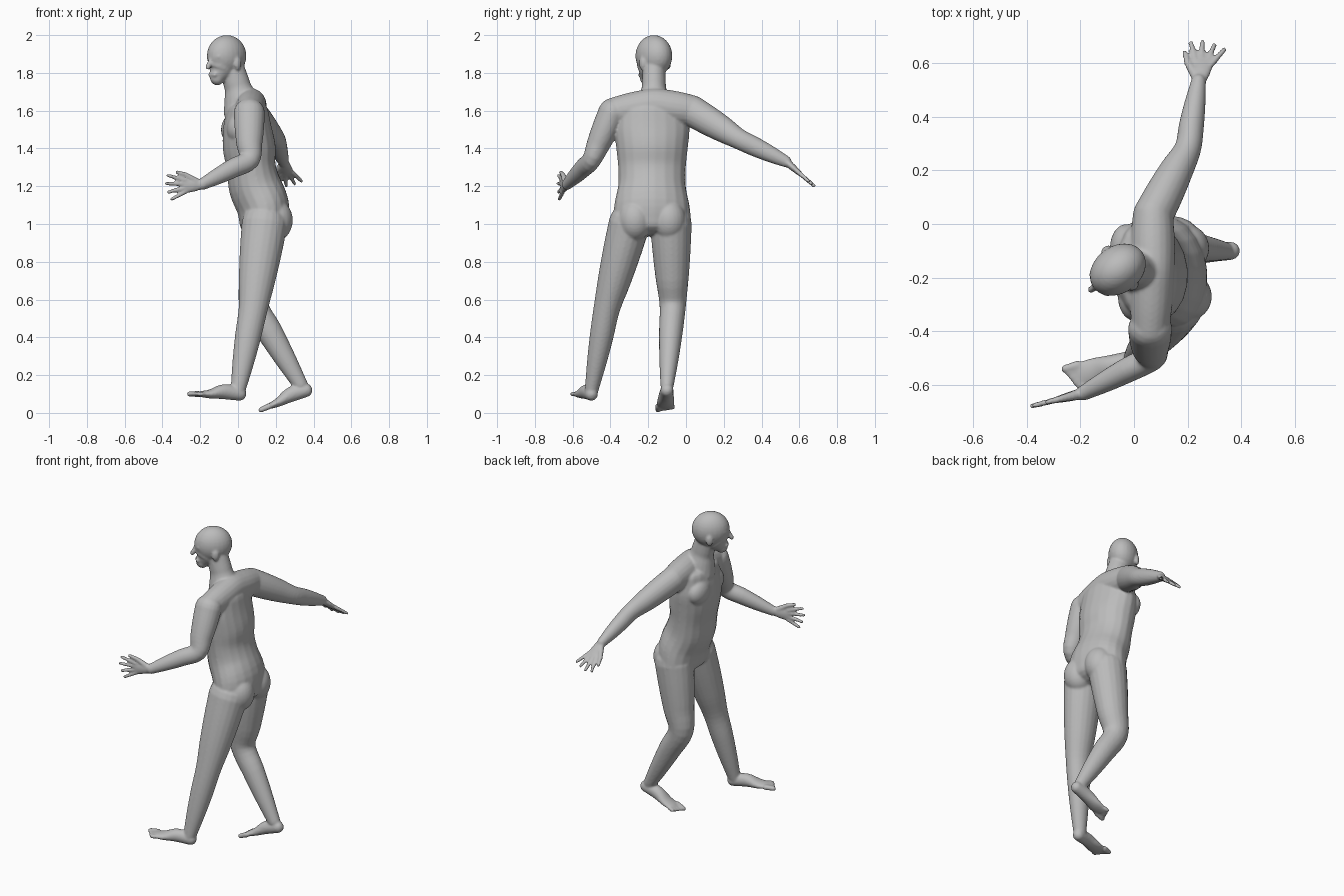
import bpy
import bmesh
from math import sin, cos, pi, radians
from mathutils import Vector, Matrix

cube = bpy.data.objects.get("Cube")
if cube:
    bpy.data.objects.remove(cube, do_unlink=True)

bm = bmesh.new()
X, Y, Z = Vector((1, 0, 0)), Vector((0, 1, 0)), Vector((0, 0, 1))
SEGMENTS, STEPS = 20, 4


def smooth_path(stations):
    """Pass a smooth curve through stations of centre, half width, half depth."""
    pts = [Vector((*centre, wide, deep)) for centre, wide, deep in stations]
    pts = [2 * pts[0] - pts[1]] + pts + [2 * pts[-1] - pts[-2]]
    out = []
    for before, start, finish, after in zip(pts, pts[1:], pts[2:], pts[3:]):
        leave, arrive = (finish - before) / 2, (after - start) / 2
        for i in range(STEPS):
            t = i / STEPS
            ease = t * t * (3 - 2 * t)
            out.append(start.lerp(finish, ease) + leave * t * (1 - t) ** 2
                       - arrive * t * t * (1 - t))
    return out + [pts[-2]]


def loft(stations, side, cap=1.0):
    """Sweep an ellipse along the stations and round off both ends."""
    path = smooth_path(stations)
    centres = [Vector(p[:3]) for p in path]
    last = len(path) - 1
    dome = [radians(angle) for angle in range(20, 90, 20)]
    rings = []

    def ring(centre, tangent, wide, deep):
        across = (side - tangent * side.dot(tangent)).normalized()
        over = tangent.cross(across)
        angles = [2 * pi * i / SEGMENTS for i in range(SEGMENTS)]
        rings.append([bm.verts.new(centre + across * wide * cos(a) + over * deep * sin(a))
                      for a in angles])

    def rounded_end(index, tangent, angles):
        wide, deep = path[index][3:]
        for a in angles:
            shift = tangent * min(wide, deep) * cap * sin(a)
            if index == 0:
                shift.negate()
            ring(centres[index] + shift, tangent, wide * cos(a), deep * cos(a))

    for i, point in enumerate(path):
        tangent = (centres[min(i + 1, last)] - centres[max(i - 1, 0)]).normalized()
        if i == 0:
            rounded_end(i, tangent, reversed(dome))
        ring(centres[i], tangent, *point[3:])
        if i == last:
            rounded_end(i, tangent, dome)
    for lower, upper in zip(rings, rings[1:]):
        for i in range(SEGMENTS):
            j = (i + 1) % SEGMENTS
            bm.faces.new((lower[i], lower[j], upper[j], upper[i]))
    bm.faces.new(rings[0][::-1])
    bm.faces.new(rings[-1])


def limb(joints, radii, side, swell=0.005):
    """Run a tapering, slightly swelling form from joint to joint."""
    joints = [Vector(joint) for joint in joints]
    stations = []
    for start, finish, r_start, r_finish in zip(joints, joints[1:], radii, radii[1:]):
        for i in range(3):
            t = i / 3
            r = r_start + (r_finish - r_start) * t + swell * sin(pi * t)
            stations.append((start.lerp(finish, t), r, r * 1.1))
    stations.append((joints[-1], radii[-1], radii[-1] * 1.1))
    loft(stations, side)


def capsule(start, finish, r_start, r_finish):
    axis = finish - start
    side = Y if abs(axis.x) > abs(axis.y) else X
    loft([(start, r_start, r_start), (finish, r_finish, r_finish)], side)


def ellipsoid(centre, radii, forward=X):
    frame = Matrix((forward, Z.cross(forward), Z)).transposed().to_4x4()
    bmesh.ops.create_uvsphere(
        bm, u_segments=24, v_segments=16, radius=1,
        matrix=Matrix.Translation(centre) @ frame @ Matrix.Diagonal((*radii, 1)))


def square_to(side, forward):
    return (side - forward * side.dot(forward)).normalized()


def hand(wrist, forward, thumb_side):
    """Palm, four spread fingers and a bent thumb."""
    wrist, forward = Vector(wrist), Vector(forward).normalized()
    side = square_to(thumb_side, forward)

    def spot(ahead, aside):
        return wrist + forward * ahead + side * aside

    loft([(wrist, 0.026, 0.02), (spot(0.05, 0), 0.036, 0.018),
          (spot(0.095, 0), 0.038, 0.013)], side)
    for i in range(4):
        spread = 1.5 - i
        aim = (forward + side * spread * 0.27).normalized()
        base = spot(0.09, spread * 0.019)
        capsule(base, base + aim * (0.105 - 0.008 * abs(i - 1)), 0.0125, 0.01)
    knuckle = spot(0.085, 0.06)
    capsule(spot(0.03, 0.02), knuckle, 0.018, 0.013)
    capsule(knuckle, spot(0.13, 0.078), 0.013, 0.01)


def foot(heel, ball, inner_side):
    """Heel, instep and ball, then five toes with the big toe on the inner side."""
    heel, ball = Vector(heel), Vector(ball)
    forward = (ball - heel).normalized()
    side = square_to(inner_side, forward)
    loft([(heel, 0.034, 0.036), (heel.lerp(ball, 0.4) + Z * 0.012, 0.039, 0.04),
          (heel.lerp(ball, 0.75), 0.047, 0.024), (ball, 0.046, 0.015)], side)
    for i in range(5):
        base = ball + side * (0.036 - 0.019 * i)
        r = 0.013 if i else 0.017
        capsule(base, base + forward * (0.05 - 0.008 * i), r, r * 0.85)


# Torso, from the hips up in equal steps
middle_x = (0.14, 0.13, 0.09, 0.07, 0.06, 0.05, 0.05)
half_width = (0.21, 0.2, 0.18, 0.18, 0.19, 0.2, 0.19)
half_depth = (0.13, 0.14, 0.14, 0.13, 0.14, 0.13, 0.11)
loft([(Vector((x, -0.18, 1 + i / 10)), wide, deep)
      for i, (x, wide, deep) in enumerate(zip(middle_x, half_width, half_depth))],
     Y - X / 10, cap=0.5)

# Shoulder girdle and neck
left_shoulder, right_shoulder = (0.06, -0.39, 1.59), (0.07, 0.03, 1.6)
limb([left_shoulder, (0.07, -0.17, 1.63), right_shoulder], (0.07, 0.08, 0.075), X)
limb([(0.03, -0.17, 1.61), (0, -0.17, 1.72), (-0.03, -0.17, 1.82)],
     (0.1, 0.065, 0.06), Y, swell=0)

# Chest and buttock muscles
for y, chest_x, seat_x in ((-0.27, 0, 0.2), (-0.09, -0.03, 0.19)):
    ellipsoid((chest_x, y, 1.5), (0.06, 0.09, 0.08))
    ellipsoid((seat_x, y, 1.02), (0.09, 0.09, 0.11))

# Head, turned to its left
face = Vector((-0.8, -0.6, 0))
cheek = Z.cross(face)


def on_head(ahead, aside, height):
    """Place a point relative to the middle of the skull."""
    return Vector((-0.06, -0.17, 1.89)) + face * ahead + cheek * aside + Z * height


ellipsoid(on_head(0, 0, 0), (0.113, 0.088, 0.11), face)
limb([on_head(0.065, 0, -0.12), on_head(0.04, 0, -0.08), on_head(0.02, 0, 0)],
     (0.035, 0.062, 0.08), cheek, swell=0)
capsule(on_head(0.104, 0, -0.015), on_head(0.124, 0, -0.06), 0.01, 0.014)
capsule(on_head(0.094, -0.02, -0.1), on_head(0.094, 0.02, -0.1), 0.012, 0.012)
for sign in (-1, 1):
    ellipsoid(on_head(-0.01, sign * 0.086, -0.04), (0.022, 0.012, 0.034), face)
    capsule(on_head(0.1, sign * 0.012, -0.01), on_head(0.086, sign * 0.045, -0.005),
            0.012, 0.012)

# Arms: the left bent forward, the right swung out and back
arm_radii = (0.075, 0.05, 0.028)
left_wrist, right_wrist = (-0.19, -0.63, 1.21), (0.24, 0.53, 1.33)
limb([left_shoulder, (0.06, -0.5, 1.34), left_wrist], arm_radii, Y)
hand(left_wrist, (-1, -0.25, -0.1), Z)
limb([right_shoulder, (0.2, 0.28, 1.45), right_wrist], arm_radii, X)
hand(right_wrist, (0.2, 0.75, -0.65), -X)

# Legs: the left stepping forward, the right trailing on its toes
leg_radii = (0.11, 0.07, 0.036)
limb([(0.14, -0.3, 1), (0.08, -0.42, 0.55), (0, -0.5, 0.12)], leg_radii, Y)
foot((0.01, -0.5, 0.1), (-0.2, -0.56, 0.1), Y)
limb([(0.14, -0.08, 1), (0.085, -0.07, 0.57), (0.33, -0.1, 0.15)], leg_radii, Y)
foot((0.36, -0.1, 0.12), (0.165, -0.11, 0.035), -Y)

# Fuse all parts into one smooth skin
bmesh.ops.recalc_face_normals(bm, faces=bm.faces)
mesh = bpy.data.meshes.new("walking_figure")
bm.to_mesh(mesh)
bm.free()
body = bpy.data.objects.new("walking_figure", mesh)
bpy.context.collection.objects.link(body)

grey = bpy.data.materials.new("plain_grey")
grey.use_nodes = True
colour = (0.5, 0.5, 0.5, 1)
grey.diffuse_color = colour
grey.node_tree.nodes["Principled BSDF"].inputs["Base Color"].default_value = colour
mesh.materials.append(grey)

fuse = body.modifiers.new("fuse", 'REMESH')
fuse.mode = 'VOXEL'
fuse.voxel_size = 0.007
fuse.use_smooth_shade = True
soften = body.modifiers.new("soften", 'SMOOTH')
soften.factor = 0.5
soften.iterations = 5
